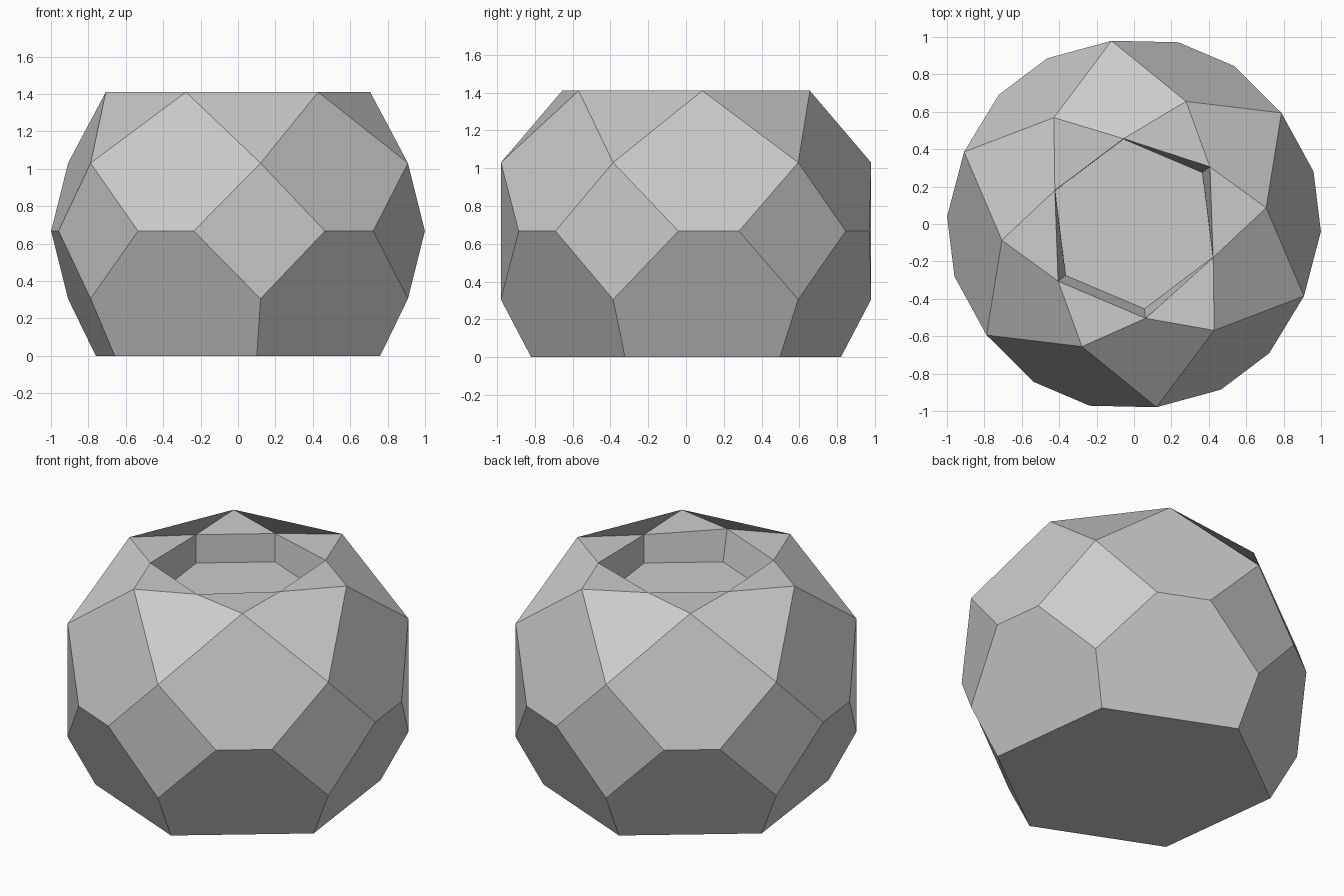
import bpy, bmesh
from math import radians, sin, cos

cube = bpy.data.objects.get("Cube")
if cube:
    bpy.data.objects.remove(cube, do_unlink=True)

SIDES = 6
TURN = 7        # rotation of the upper rim corners, in degrees
HALF = 30       # the other rings sit half a side further round

bm = bmesh.new()


def ring(z, radius, offset):
    """Six corners at one height."""
    points = []
    for i in range(SIDES):
        a = radians(TURN + offset + i * 360 / SIDES)
        points.append(bm.verts.new((radius * cos(a), radius * sin(a), z)))
    return points


# Rings of corners, from the foot to the rim
base = ring(0, 0.826, HALF)
low = ring(0.305, 0.987, HALF)
waist_a = ring(0.667, 1.0, -9.3)
waist_b = ring(0.667, 1.0, 9.3)
high = ring(1.03, 0.987, HALF)
rim = ring(1.41, 0.712, 0)
mouth = ring(1.41, 0.508, HALF)
floor = ring(1.22, 0.457, HALF)

# Three mouth corners sit a little closer to the centre
for i in (1, 2, 5):
    mouth[i].co.x *= 0.905
    mouth[i].co.y *= 0.905
    mouth[i].co.z = 1.4

for i in range(SIDES):
    p, n = i - 1, (i + 1) % SIDES
    for corners in (
        (base[p], base[i], low[i], waist_b[i], waist_a[i], low[p]),   # lower panel
        (low[i], waist_a[n], high[i], waist_b[i]),                    # diamond
        (waist_a[i], waist_b[i], high[i], rim[i], high[p]),           # upper panel
        (rim[n], mouth[i], rim[i], high[i]),                          # folded kite
        (rim[i], mouth[i], mouth[p]),                                 # rim triangle
        (mouth[i], mouth[n], floor[n], floor[i]),                     # inner wall
    ):
        bm.faces.new(corners)

# Underside and inner floor
bm.faces.new(base[::-1])
bm.faces.new(floor)

mesh = bpy.data.meshes.new("faceted_pot")
bm.to_mesh(mesh)
bm.free()
pot = bpy.data.objects.new("faceted_pot", mesh)
bpy.context.collection.objects.link(pot)

# Plain grey finish
grey = bpy.data.materials.new("light_grey")
grey.use_nodes = True
colour = (0.6, 0.6, 0.6, 1)
grey.diffuse_color = colour
grey.node_tree.nodes["Principled BSDF"].inputs["Base Color"].default_value = colour
mesh.materials.append(grey)
